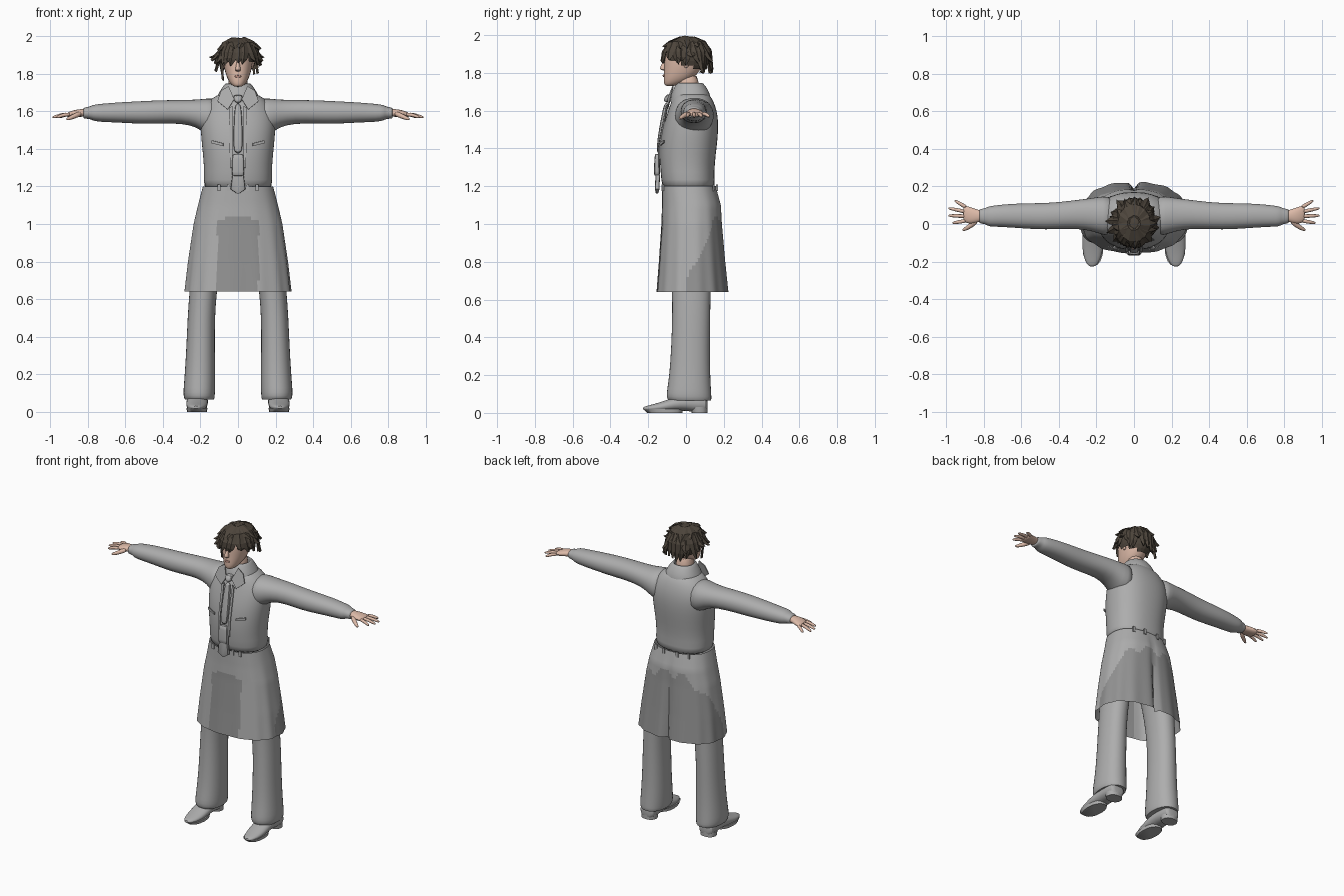
import bpy, bmesh, math, random
from mathutils import Vector

random.seed(4)
cube = bpy.data.objects.get("Cube")
if cube:
    bpy.data.objects.remove(cube)


def material(name, r, g, b):
    m = bpy.data.materials.new(name)
    m.use_nodes = True
    m.diffuse_color = (r, g, b, 1)
    m.node_tree.nodes["Principled BSDF"].inputs["Base Color"].default_value = (r, g, b, 1)
    return m


CLOTH = material("grey cloth", .42, .42, .42)
LINING = material("dark lining", .29, .29, .29)
SKIN = material("skin", .72, .49, .39)
LIPS = material("lips", .5, .27, .22)
HAIR = material("dark brown hair", .075, .06, .045)


def finish(name, bm, mat, smooth=True, sub=0, mirror=False, thick=0, fix=True):
    if fix:
        bmesh.ops.recalc_face_normals(bm, faces=bm.faces)
    mesh = bpy.data.meshes.new(name)
    bm.to_mesh(mesh)
    bm.free()
    mesh.materials.append(mat)
    ob = bpy.data.objects.new(name, mesh)
    bpy.context.collection.objects.link(ob)
    if mirror:
        mod = ob.modifiers.new("Mirror", "MIRROR")
        mod.use_clip = False
        mod.use_mirror_merge = False
    if thick:
        ob.modifiers.new("Solidify", "SOLIDIFY").thickness = thick
    if sub:
        s = ob.modifiers.new("Subdivision", "SUBSURF")
        s.levels = s.render_levels = sub
    if smooth:
        for o in bpy.context.selected_objects:
            o.select_set(False)
        ob.select_set(True)
        bpy.context.view_layer.objects.active = ob
        bpy.ops.object.shade_smooth_by_angle(angle=math.radians(50))
    return ob


def rounded(c, power):
    return math.copysign(abs(c) ** (2 / power), c)


def skin_rings(bm, rings, caps):
    for a, b in zip(rings, rings[1:]):
        for i in range(len(a)):
            j = (i + 1) % len(a)
            bm.faces.new((a[i], a[j], b[j], b[i]))
    if caps:
        bm.faces.new(rings[0])
        bm.faces.new(rings[-1])


# Loft: each section is (position, low a, high a, low b, high b) across the axis
def loft(name, sections, mat, axis="z", n=16, power=2.2, caps=True, sub=1, **kw):
    bm = bmesh.new()
    rings = []
    for p, a0, a1, b0, b1 in sections:
        ring = []
        for i in range(n):
            t = math.tau * i / n
            a = (a0 + a1) / 2 + (a1 - a0) / 2 * rounded(math.cos(t), power)
            b = (b0 + b1) / 2 + (b1 - b0) / 2 * rounded(math.sin(t), power)
            ring.append(bm.verts.new({"z": (a, b, p), "x": (p, a, b), "y": (a, p, b)}[axis]))
        rings.append(ring)
    skin_rings(bm, rings, caps)
    return finish(name, bm, mat, sub=sub, **kw)


# Symmetric upright sections given as (z, half width, front, back)
def upright(rows):
    return [(z, -w, w, f, b) for z, w, f, b in rows]


def plate(name, points, mat, thick=.006, mirror=True):
    bm = bmesh.new()
    bm.faces.new([bm.verts.new(p) for p in points])
    return finish(name, bm, mat, False, mirror=mirror, thick=thick)


def tube(name, points, radii, mat):
    bm = bmesh.new()
    rings = []
    for k, p in enumerate(points):
        p = Vector(p)
        d = (Vector(points[min(k + 1, len(points) - 1)]) - Vector(points[max(k - 1, 0)])).normalized()
        u = d.cross(Vector((0, 0, 1))).normalized()
        v = d.cross(u)
        rings.append([bm.verts.new(p + radii[k] * (u * math.cos(t) + v * math.sin(t)))
                      for t in (math.tau * i / 8 for i in range(8))])
    skin_rings(bm, rings, True)
    return finish(name, bm, mat, sub=1, mirror=True)


# Coat body
loft("coat_body", upright([
    (1.17, .187, -.127, .16), (1.23, .182, -.13, .15), (1.32, .182, -.14, .152),
    (1.42, .193, -.138, .165), (1.5, .2, -.125, .172), (1.57, .2, -.105, .17),
    (1.63, .175, -.085, .155), (1.67, .14, -.07, .135), (1.7, .09, -.06, .11)]),
    CLOTH, n=28, power=2.3)

# Coat skirt: pleated, with a back vent and a torn outer layer showing lining
SKIRT = [(1.2, .187, -.127, .158), (1.1, .213, -.127, .185), (1, .236, -.13, .19),
         (.8, .265, -.143, .207), (.64, .283, -.155, .223)]


def skirt_at(z):
    for hi, lo in zip(SKIRT, SKIRT[1:]):
        if z >= lo[0] - 1e-6:
            t = (hi[0] - z) / (hi[0] - lo[0])
            return [h + (l - h) * t for h, l in zip(hi, lo)]


bm = bmesh.new()
rings = []
for j in range(29):
    z = 1.2 - .02 * j
    _, w, f, b = skirt_at(z)
    fall = j / 28
    ring = []
    for i in range(104):
        t = math.tau * i / 104
        x = w * rounded(math.cos(t), 2.4)
        y = (f + b) / 2 + (b - f) / 2 * rounded(math.sin(t), 2.4)
        if y > .1:
            y -= fall * .035 * max(0, 1 - abs(x) / .03)
        pleat = 1 + .012 * fall * math.sin(14 * t)
        ring.append(bm.verts.new((x * pleat, y * pleat, z)))
    rings.append(ring)
skin_rings(bm, rings, False)
skirt = finish("coat_skirt", bm, CLOTH)
skirt.data.materials.append(LINING)
for face in skirt.data.polygons:
    x, y, z = face.center
    front = y < 0 and abs(x) < .11 and z < 1.04 - 2 * x * x
    torn = y > 0 and z < min(1.09, .72 + 1.9 * y + .03 * math.sin(45 * x))
    face.material_index = int(front or torn)

# Waist loops and pocket flaps
for x, y in ((.05, -.13), (.1, -.125), (.05, .16), (.12, .14)):
    plate("belt_loop", [(x - .008, y, 1.175), (x + .008, y, 1.175),
                        (x + .008, y, 1.21), (x - .008, y, 1.21)], CLOTH, .009)
plate("chest_pocket", [(.08, -.139, 1.415), (.14, -.12, 1.43), (.14, -.12, 1.445), (.08, -.139, 1.43)], CLOTH)

# Sleeves
loft("sleeve", [
    (.1, -.07, .15, 1.46, 1.675), (.17, -.06, .15, 1.475, 1.67), (.22, -.04, .14, 1.515, 1.663),
    (.3, -.025, .13, 1.535, 1.662), (.42, -.03, .115, 1.533, 1.66), (.52, -.03, .112, 1.532, 1.655),
    (.65, -.02, .11, 1.54, 1.648), (.74, -.015, .1, 1.543, 1.64), (.775, -.015, .095, 1.55, 1.635),
    (.79, 0, .085, 1.56, 1.625), (.82, 0, .08, 1.56, 1.62), (.825, .01, .075, 1.565, 1.615)],
    CLOTH, axis="x", mirror=True)

# Hands
loft("palm", [
    (.79, .015, .07, 1.572, 1.615), (.83, .01, .075, 1.57, 1.613), (.865, -.002, .09, 1.57, 1.61),
    (.9, .005, .1, 1.566, 1.598), (.91, .02, .095, 1.57, 1.592)], SKIN, axis="x", n=12, mirror=True)
for k, (x, y) in enumerate(((.968, .005), (.99, .045), (.99, .085), (.955, .125))):
    root = Vector((.89, .018 + .023 * k, 1.584))
    tip = Vector((x, y, 1.568))
    tube("finger", [root, root.lerp(tip, .5) + Vector((0, 0, .006)), root.lerp(tip, .85), tip],
         [.012, .0105, .009, .004], SKIN)
tube("thumb", [(.835, .02, 1.59), (.87, -.01, 1.575), (.9, -.028, 1.562), (.915, -.034, 1.557)],
     [.017, .014, .011, .005], SKIN)

# Trousers and shoes
loft("trouser_leg", [
    (1.1, .02, .18, -.08, .14), (.95, .04, .225, -.09, .145), (.8, .09, .245, -.085, .14),
    (.64, .112, .26, -.075, .132), (.5, .122, .27, -.075, .13), (.35, .122, .276, -.08, .128),
    (.2, .12, .285, -.09, .13), (.12, .12, .292, -.103, .135), (.085, .122, .292, -.106, .137),
    (.06, .125, .285, -.095, .137), (.07, .14, .27, -.07, .115)], CLOTH, mirror=True)
loft("shoe", [
    (.115, .185, .245, .015, .07), (.108, .165, .27, 0, .1), (.06, .16, .275, 0, .105), (0, .158, .273, .012, .1),
    (-.06, .16, .277, .01, .085), (-.12, .162, .277, .005, .062), (-.17, .172, .27, .006, .047),
    (-.21, .19, .255, .01, .037), (-.228, .21, .237, .016, .03)], CLOTH, axis="y", mirror=True)
loft("shoe_heel", [(0, .168, .27, .03, .115), (.03, .165, .273, .025, .115)], CLOTH, sub=0, mirror=True)
loft("shoe_sole", [(0, .165, .272, -.205, -.02), (.02, .163, .274, -.225, -.015)], CLOTH, sub=0, mirror=True)

# Collar, lapels and shirt front
loft("collar", upright([
    (1.645, .125, -.085, .135), (1.685, .11, -.08, .13), (1.72, .09, -.065, .112), (1.748, .07, -.05, .09),
    (1.75, .062, -.045, .08), (1.71, .055, -.045, .07)]), CLOTH, n=20, caps=False)
plate("lapel", [(.02, -.098, 1.665), (.055, -.1, 1.61), (.11, -.088, 1.655), (.09, -.075, 1.71), (.05, -.07, 1.735)], CLOTH)
plate("coat_front_edge", [(.03, -.105, 1.63), (.045, -.108, 1.62), (.045, -.148, 1.4),
                          (.04, -.148, 1.3), (.03, -.148, 1.3), (.03, -.15, 1.4)], CLOTH)

# Necktie
loft("tie_knot", upright([(1.645, .014, -.118, -.08), (1.66, .022, -.12, -.07), (1.69, .03, -.105, -.06)]), CLOTH, n=10, power=3)
loft("tie_upper", upright([(1.65, .016, -.115, -.09), (1.55, .023, -.135, -.105), (1.45, .026, -.152, -.13),
                           (1.37, .022, -.158, -.135)]), CLOTH, n=10, power=4)
loft("tie_clasp", upright([(1.255, .033, -.168, -.138), (1.265, .034, -.17, -.138), (1.36, .031, -.168, -.138),
                           (1.372, .028, -.162, -.14)]), CLOTH, n=12, power=5)
loft("tie_tip", upright([(1.162, .006, -.16, -.148), (1.185, .04, -.164, -.14), (1.26, .03, -.162, -.138)]), CLOTH, n=12, power=5, sub=0)

# Neck, head and face
loft("neck", upright([(1.66, .06, -.045, .075), (1.72, .052, -.045, .065), (1.8, .054, -.05, .07)]), SKIN)
loft("head", upright([
    (1.73, .02, -.108, -.06), (1.74, .034, -.116, -.03), (1.76, .05, -.119, .02), (1.79, .064, -.118, .06),
    (1.83, .074, -.116, .085), (1.87, .08, -.116, .1), (1.92, .08, -.112, .1), (1.96, .055, -.08, .075)]),
    SKIN, n=20)
loft("nose", upright([(1.812, .008, -.122, -.1), (1.818, .017, -.14, -.1), (1.83, .014, -.139, -.1),
                      (1.86, .007, -.122, -.1), (1.875, .006, -.116, -.1)]), SKIN, n=10)
loft("lips", upright([(1.778, .01, -.122, -.108), (1.785, .022, -.125, -.1), (1.793, .016, -.123, -.108)]), LIPS, n=10)
loft("ear", [(1.825, .07, .08, -.01, .01), (1.845, .072, .088, -.012, .018), (1.872, .072, .092, -.012, .025),
             (1.885, .074, .086, -.003, .017)], SKIN, n=8, mirror=True)

# Hair cap
bm = bmesh.new()
bmesh.ops.create_uvsphere(bm, u_segments=20, v_segments=14, radius=1)
for v in bm.verts:
    v.co = Vector((v.co.x * .095, .008 + v.co.y * .12, 1.885 + v.co.z * .105))
low = [f for f in bm.faces if f.calc_center_median().z < 1.84 - .4 * f.calc_center_median().y]
bmesh.ops.delete(bm, geom=low, context="FACES")
finish("hair_cap", bm, HAIR, False)


# Hair locks: flat tapering strands from the crown outward
def lock(bm, angle, end_radius, end_z, width, swing, lift):
    rings = []
    path = ((.03, 1.982 + lift), (.085, 1.958 + lift), (.115, 1.91), ((.115 + end_radius) / 2, (1.9 + end_z) / 2), (end_radius, end_z))
    if end_z > 1.91:
        path = path[:2] + ((end_radius, end_z),)
    for k, (r, z) in enumerate(path):
        a = angle + swing * k / len(path)
        out = Vector((.93 * math.cos(a), 1.08 * math.sin(a), 0))
        side = Vector((-math.sin(a), math.cos(a), 0))
        c = out * r + Vector((0, .005, z))
        w = width * (.7, 1, 1, .8, .12)[k if k < len(path) - 1 else 4]
        n = (out + Vector((0, 0, .5))) * .008
        rings.append([bm.verts.new(c + d) for d in (side * w, n, -side * w, -n)])
    skin_rings(bm, rings, True)


bm = bmesh.new()
for i in range(22):
    a = math.tau * i / 22
    front, flank = -math.sin(a), abs(math.cos(a))
    end_z = 1.85 if front > .3 else 1.805 if front < -.5 else 1.85
    radius = .122 + .03 * flank ** 3 * random.random()
    lock(bm, a, radius, end_z + random.uniform(-.01, .02), .026, random.uniform(-.3, .3), random.uniform(-.006, .006))
for i in range(14):
    lock(bm, math.tau * (i + .4) / 14, random.uniform(.11, .13), random.uniform(1.915, 1.94), .03,
         random.uniform(-.7, .7), random.uniform(0, .015))
# Flicked side locks and one long strand by the right cheek
for a, r, z in ((.1, .148, 1.885), (-.25, .14, 1.865), (3, .16, 1.885), (3.35, .158, 1.87), (3.7, .145, 1.86),
                (3.6, .1, 1.765), (.9, .145, 1.86), (2.2, .145, 1.86)):
    lock(bm, a, r, z, .024, .1, 0)
finish("hair_locks", bm, HAIR, False)
